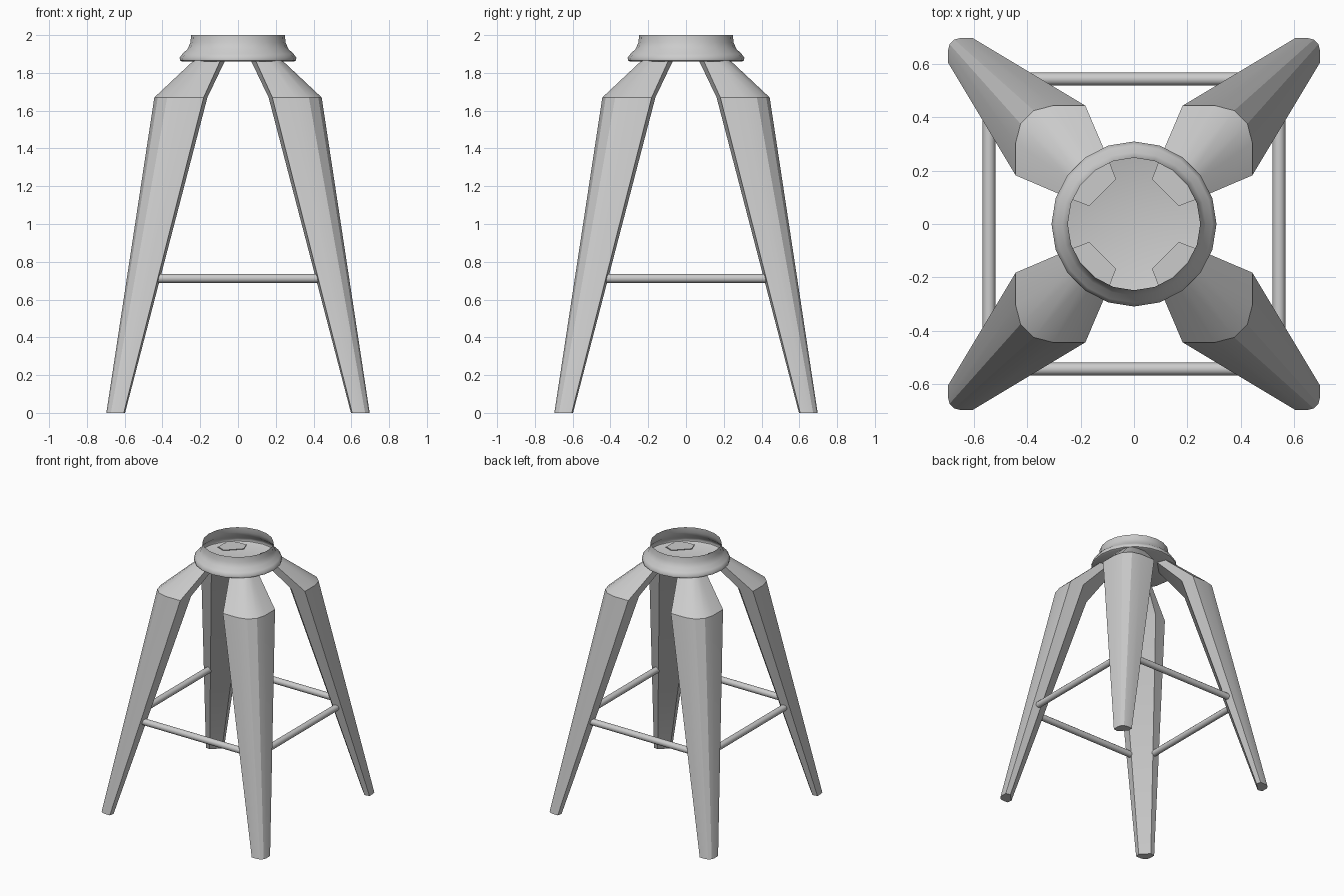
import bpy, bmesh, math
from mathutils import Vector, Matrix

if "Cube" in bpy.data.objects:
    bpy.data.objects.remove(bpy.data.objects["Cube"])


def finish(name, bm, angle=35):
    bmesh.ops.recalc_face_normals(bm, faces=bm.faces)
    me = bpy.data.meshes.new(name)
    bm.to_mesh(me)
    bm.free()
    ob = bpy.data.objects.new(name, me)
    bpy.context.collection.objects.link(ob)
    bpy.ops.object.select_all(action='DESELECT')
    ob.select_set(True)
    bpy.context.view_layer.objects.active = ob
    bpy.ops.object.shade_smooth_by_angle(angle=math.radians(angle))
    return ob


def section(a, edge, inner):
    """Leg cross-section, symmetric about x = y: rounded outside, chamfered inside."""
    size = edge - a
    half = [inner, (a, edge), (a + 0.47 * size, edge),
            (a + 0.74 * size, edge - 0.07 * size)]
    return half + [(y, x) for x, y in reversed(half)]


# Legs: three cross-sections joined from foot to shoulder to seat
LEVELS = [(0.0, section(0.605, 0.697, (0.598, 0.66))),
          (1.67, section(0.182, 0.443, (0.162, 0.34))),
          (1.868, section(0.092, 0.232, (0.067, 0.168)))]


def leg(name, sx, sy):
    bm = bmesh.new()
    rings = [[bm.verts.new((x * sx, y * sy, z)) for x, y in pts] for z, pts in LEVELS]
    for low, high in zip(rings, rings[1:]):
        for i in range(len(low)):
            j = (i + 1) % len(low)
            bm.faces.new((low[i], low[j], high[j], high[i]))
    bm.faces.new(rings[0])
    bm.faces.new(rings[-1])
    finish(name, bm, 28)


for side, sx in (("left", -1), ("right", 1)):
    for end, sy in (("front", -1), ("back", 1)):
        leg(f"{end}_{side}_leg", sx, sy)

# Foot rails between neighbouring legs
for k, side in enumerate(("front", "right", "back", "left")):
    bm = bmesh.new()
    mat = (Matrix.Rotation(k * math.pi / 2, 4, 'Z')
           @ Matrix.Translation((0, -0.543, 0.712))
           @ Matrix.Rotation(math.pi / 2, 4, 'Y'))
    bmesh.ops.create_cone(bm, cap_ends=True, segments=12, radius1=0.024,
                          radius2=0.024, depth=0.94, matrix=mat)
    finish(side + "_rail", bm)

# Seat: thin open cup with a flared skirt and flat floor
PROFILE = [(0, 1.86), (0.295, 1.86), (0.307, 1.866), (0.309, 1.88), (0.295, 1.9),
           (0.268, 1.925), (0.252, 1.96), (0.248, 2.0)]
bm = bmesh.new()
verts = [bm.verts.new((r, 0, z)) for r, z in PROFILE]
edges = [bm.edges.new(pair) for pair in zip(verts, verts[1:])]
bmesh.ops.spin(bm, geom=verts + edges, cent=(0, 0, 0), axis=(0, 0, 1),
               angle=2 * math.pi, steps=20)
bmesh.ops.remove_doubles(bm, verts=bm.verts, dist=0.0005)
finish("seat", bm, 45)
